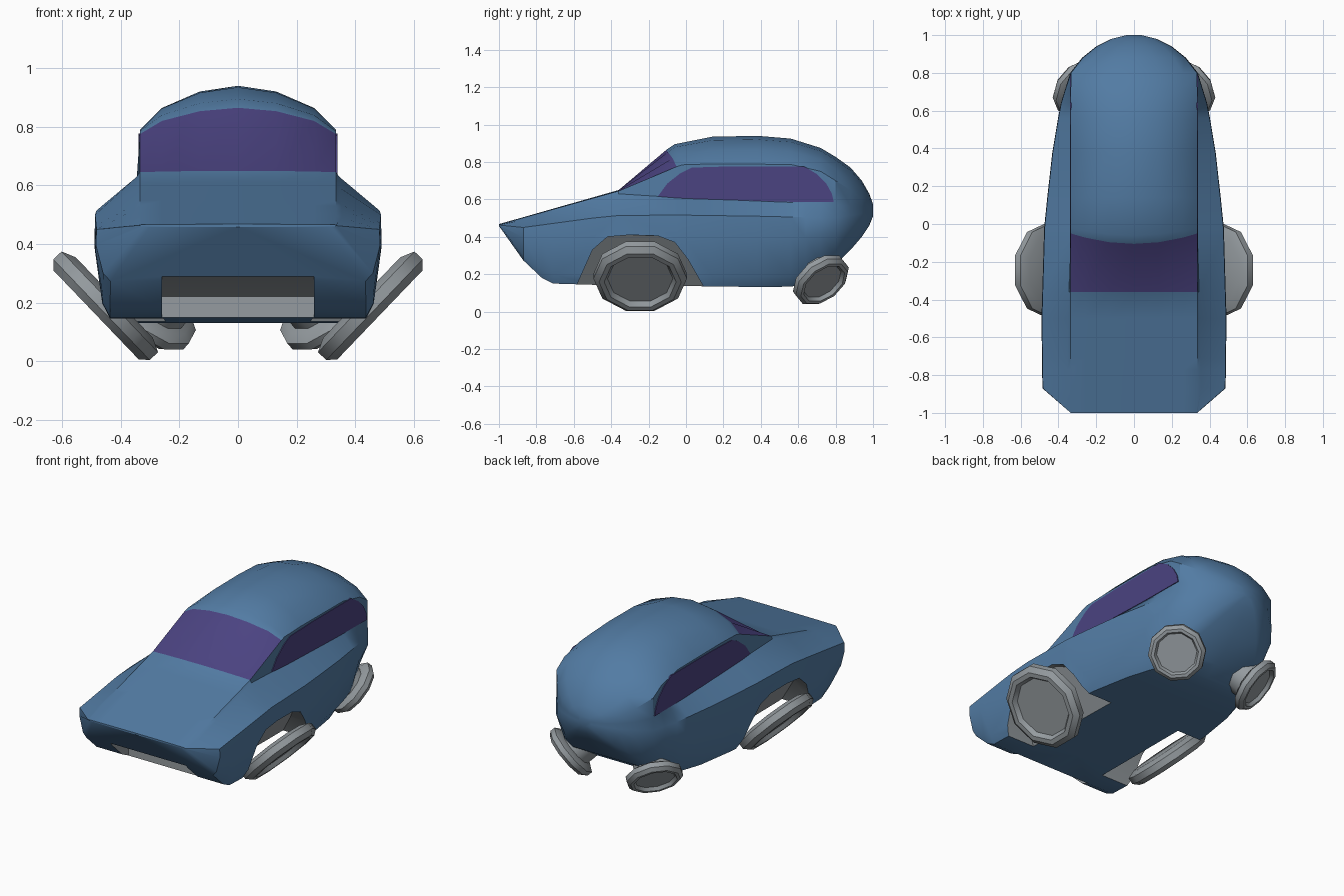
import bpy, bmesh, math
from mathutils import Vector

if "Cube" in bpy.data.objects:
    bpy.data.objects.remove(bpy.data.objects["Cube"])


def material(name, rgb):
    m = bpy.data.materials.new(name)
    m.diffuse_color = (*rgb, 1)
    m.use_nodes = True
    m.node_tree.nodes["Principled BSDF"].inputs["Base Color"].default_value = m.diffuse_color
    return m


BLUE = material("blue paint", (0.085, 0.2, 0.37))
PURPLE = material("purple glass", (0.07, 0.056, 0.22))
GREY = material("grey metal", (0.3, 0.33, 0.35))


def make(name, bm, mats):
    bmesh.ops.recalc_face_normals(bm, faces=bm.faces)
    me = bpy.data.meshes.new(name)
    bm.to_mesh(me)
    bm.free()
    ob = bpy.data.objects.new(name, me)
    bpy.context.collection.objects.link(ob)
    for m in mats:
        me.materials.append(m)
    return ob


def smooth(ob, deg):
    bpy.ops.object.select_all(action='DESELECT')
    ob.select_set(True)
    bpy.context.view_layer.objects.active = ob
    bpy.ops.object.shade_smooth_by_angle(angle=math.radians(deg))


def curve(keys, y):
    for (a, u), (b, v) in zip(keys, keys[1:]):
        if y <= b:
            return u + (v - u) * (y - a) / (b - a)
    return keys[-1][1]


def loft(bm, rings):
    rows = [[bm.verts.new(p) for p in r] for r in rings]
    n = len(rows[0])
    grid = [[bm.faces.new((a[i], a[(i + 1) % n], b[(i + 1) % n], b[i]))
             for i in range(n)] for a, b in zip(rows, rows[1:])]
    bm.faces.new(rows[0])
    bm.faces.new(rows[-1])
    return grid


# Body outline curves along the length: (y, value)
WIDTH = [(-1, .335), (-.87, .485), (-.5, .49), (0, .475), (.4, .43), (.63, .39),
         (.8, .338), (.88, .275), (.94, .2), (.98, .12), (1, .04)]
TOP = [(-1, .468), (-.36, .65), (-.05, .865), (-.02, .895), (.14, .935), (.38, .94),
       (.56, .925), (.72, .875), (.8, .827), (.88, .77), (.94, .7), (.98, .63), (1, .575)]
ROOF_EDGE = [(-1, .466), (-.36, .645), (-.05, .775), (-.02, .785), (.14, .79), (.56, .787),
             (.72, .75), (.8, .7), (.88, .65), (.94, .6), (.98, .575), (1, .56)]
CABIN_BASE = [(-1, .4645), (-.87, .49), (-.36, .63), (-.05, .61), (.4, .59), (.8, .575), (1, .55)]
SHOULDER = [(-1, .463), (-.87, .45), (-.5, .5), (-.3, .52), (.4, .51), (.8, .5), (1, .535)]
BOTTOM = [(-1, .458), (-.86, .26), (-.77, .18), (-.71, .15), (-.6, .145), (.5, .13),
          (.62, .137), (.8, .25), (.88, .33), (.94, .4), (.98, .46), (1, .51)]
BELLY = [(-1, .9), (.3, .88), (.8, .65), (1, .5)]
FLARE = [(-1, .006), (-.87, .02), (-.36, .01), (-.05, 0), (1, 0)]


def section(y, shift=0):
    w, zt, zr = curve(WIDTH, y), curve(TOP, y), curve(ROOF_EDGE, y)
    zs, zb, belly = curve(SHOULDER, y), curve(BOTTOM, y), curve(BELLY, y)
    wc = min(.335, w * .985)
    half = [(wc * f, y + shift * (1 - f * f), zr + (zt - zr) * g)
            for f, g in ((0, 1), (.39, .87), (.776, .5), (1, 0))]
    half += [(min(wc + curve(FLARE, y), w), y, curve(CABIN_BASE, y)), (w * .995, y, zs),
             (w, y, zs + .3 * (zb - zs)),
             (w * (belly + 1) / 2, y, zs + .85 * (zb - zs)), (w * belly, y, zb), (0, y, zb)]
    return half + [(-x, yy, z) for x, yy, z in half[-2:0:-1]]


# Body shell with the windscreen as coloured faces
stations = [(-1, 0), (-.87, 0), (-.77, 0), (-.71, 0), (-.5, 0), (-.36, 0), (-.05, -.055),
            (-.02, -.04), (.14, 0), (.38, 0), (.56, 0), (.64, 0), (.72, 0), (.8, 0),
            (.88, 0), (.94, 0), (.98, 0), (1, 0)]
bm = bmesh.new()
grid = loft(bm, [section(*s) for s in stations])
for i in (0, 1, 2, -1, -2, -3):
    grid[5][i].material_index = 1
body = make("car_body", bm, [BLUE, PURPLE, GREY])


def cut(bm):
    cutter = make("cutter", bm, [GREY])
    cutter.hide_render = True
    mod = body.modifiers.new("cut", 'BOOLEAN')
    mod.operation = 'DIFFERENCE'
    mod.solver = 'EXACT'
    mod.material_mode = 'TRANSFER'
    mod.object = cutter
    bpy.context.view_layer.objects.active = body
    bpy.ops.object.modifier_apply(modifier=mod.name)
    bpy.data.objects.remove(cutter)


# Front light notch
notch = [(-.88, .29), (-.71, .222), (-.71, .08), (-1.05, .08), (-1.05, .29)]
bm = bmesh.new()
loft(bm, [[(x, y, z) for y, z in notch] for x in (-.26, .26)])
cut(bm)

# Front wheel arches, slanted on the inside
arch = [(-.62, .05), (-.58, .15), (-.5, .33), (-.42, .4), (-.3, .41), (-.15, .405),
        (-.06, .37), (.01, .28), (.09, .14), (.13, .05)]
for s in (1, -1):
    bm = bmesh.new()
    loft(bm, [[(s * (.22 + .75 * (z - .1)), y, z) for y, z in arch],
              [(s * .7, y, z) for y, z in arch]])
    cut(bm)
smooth(body, 32)

# Side windows: thin plates on the cabin sides
window = [(-.155, .61), (-.1, .685), (-.03, .74), (.03, .77), (.25, .777), (.63, .777),
          (.7, .735), (.75, .685), (.78, .63), (.79, .585), (.5, .588)]
for s, side in ((1, "right"), (-1, "left")):
    bm = bmesh.new()
    loft(bm, [[(s * x, y, z) for y, z in window] for x in (.331, .339)])
    make(side + "_window", bm, [PURPLE])


def lathe(name, profile, centre, axis, sides=10):
    bm = bmesh.new()
    loft(bm, [[(r * math.cos(2 * math.pi * k / sides), r * math.sin(2 * math.pi * k / sides), h)
               for k in range(sides)] for r, h in profile])
    ob = make(name, bm, [GREY])
    ob.location = centre
    ob.rotation_mode = 'QUATERNION'
    ob.rotation_quaternion = Vector(axis).to_track_quat('Z', 'Y')
    smooth(ob, 40)


def tyre(r, t):
    return [(r * .8, -t), (r, -t * .5), (r, t * .4), (r * .88, t), (r * .77, t), (r * .7, t * .4)]


# Tilted wheels and rear stub axles
for s, side in ((1, "right"), (-1, "left")):
    lathe("front_wheel_" + side, tyre(.25, .043), (s * .453, -.245, .188), (s * .72, 0, -.69))
    rear_axis = Vector((s * .58, .5, -.645))
    rear = Vector((s * .288, .722, .17))
    lathe("rear_wheel_" + side, tyre(.165, .034), rear, rear_axis)
    lathe("rear_axle_" + side, [(.11, -.13), (.11, 0)], rear, rear_axis)
